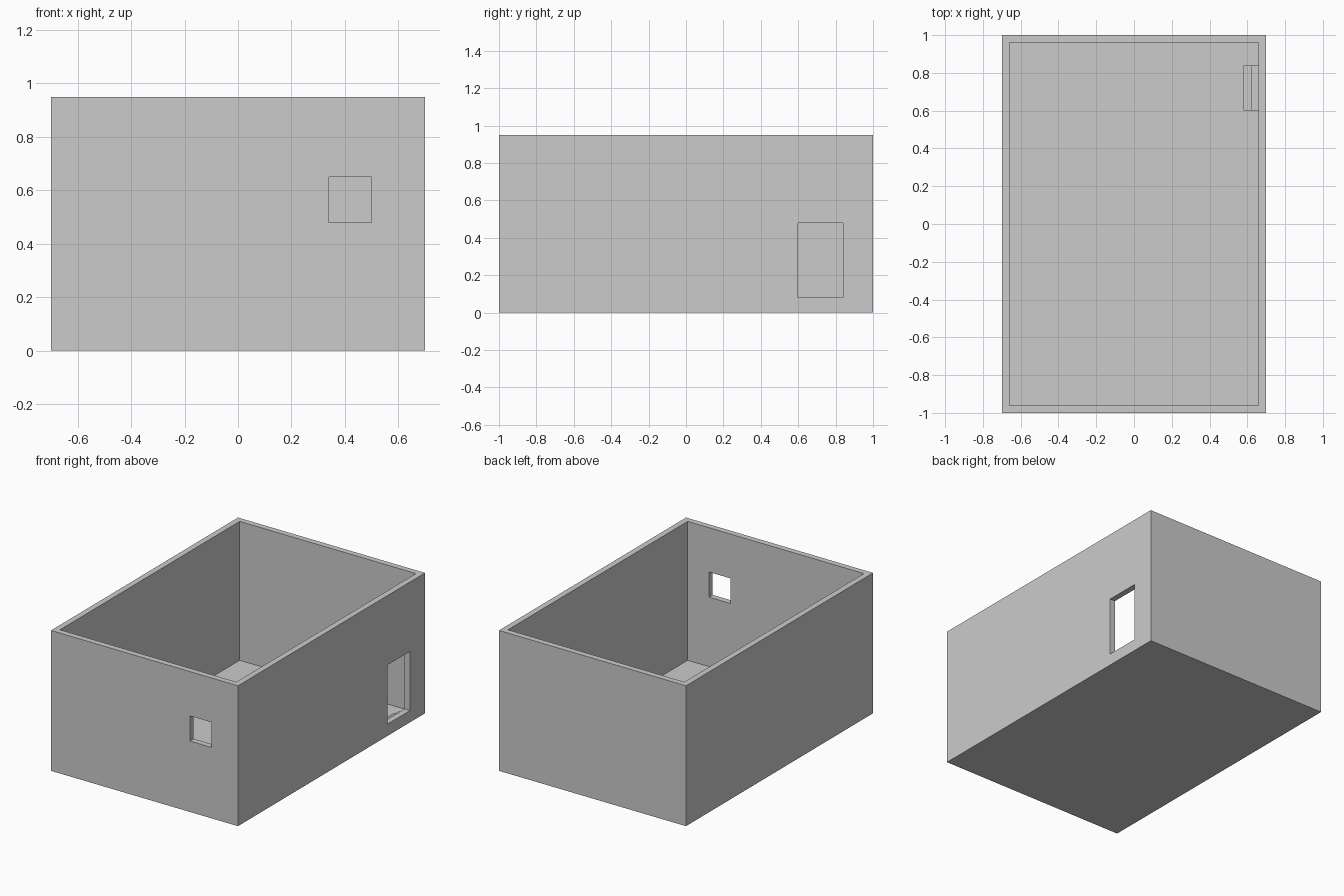
import bpy

if "Cube" in bpy.data.objects:
    bpy.data.objects.remove(bpy.data.objects["Cube"])

W, D, H, T = 1.4, 2.0, 0.95, 0.04   # width, depth, height, wall thickness
FLOOR = 0.01


def box(name, x, y, z):
    """Box from (min, max) ranges on each axis."""
    mid = [(a + b) / 2 for a, b in (x, y, z)]
    size = [b - a for a, b in (x, y, z)]
    bpy.ops.mesh.primitive_cube_add(size=1, location=mid)
    ob = bpy.context.object
    ob.name = name
    ob.scale = size
    bpy.ops.object.transform_apply(location=True, rotation=False, scale=True)
    return ob


def cut(target, cutter):
    mod = target.modifiers.new(cutter.name, 'BOOLEAN')
    mod.operation = 'DIFFERENCE'
    mod.solver = 'EXACT'
    mod.object = cutter
    bpy.context.view_layer.objects.active = target
    bpy.ops.object.modifier_apply(modifier=mod.name)
    bpy.data.objects.remove(cutter, do_unlink=True)


hx, hy = W / 2, D / 2

# Open-topped room: floor and four walls
room = box("room_shell", (-hx, hx), (-hy, hy), (0, H))
cut(room, box("interior_cutter", (-hx + T, hx - T), (-hy + T, hy - T), (FLOOR, H + 0.2)))

# Window in the front wall, doorway in the right wall
cut(room, box("window_cutter", (0.34, 0.50), (-hy - 0.1, -hy + 0.1), (0.48, 0.65)))
cut(room, box("door_cutter", (hx - 0.1, hx + 0.1), (0.60, 0.84), (0.08, 0.48)))

# Two small steps leading from the doorway down to the floor
for i, (x, top) in enumerate([(0.62, 0.055), (0.58, 0.032)]):
    box(f"door_step_{i + 1}", (x, x + 0.04), (0.60, 0.84), (FLOOR, top))
